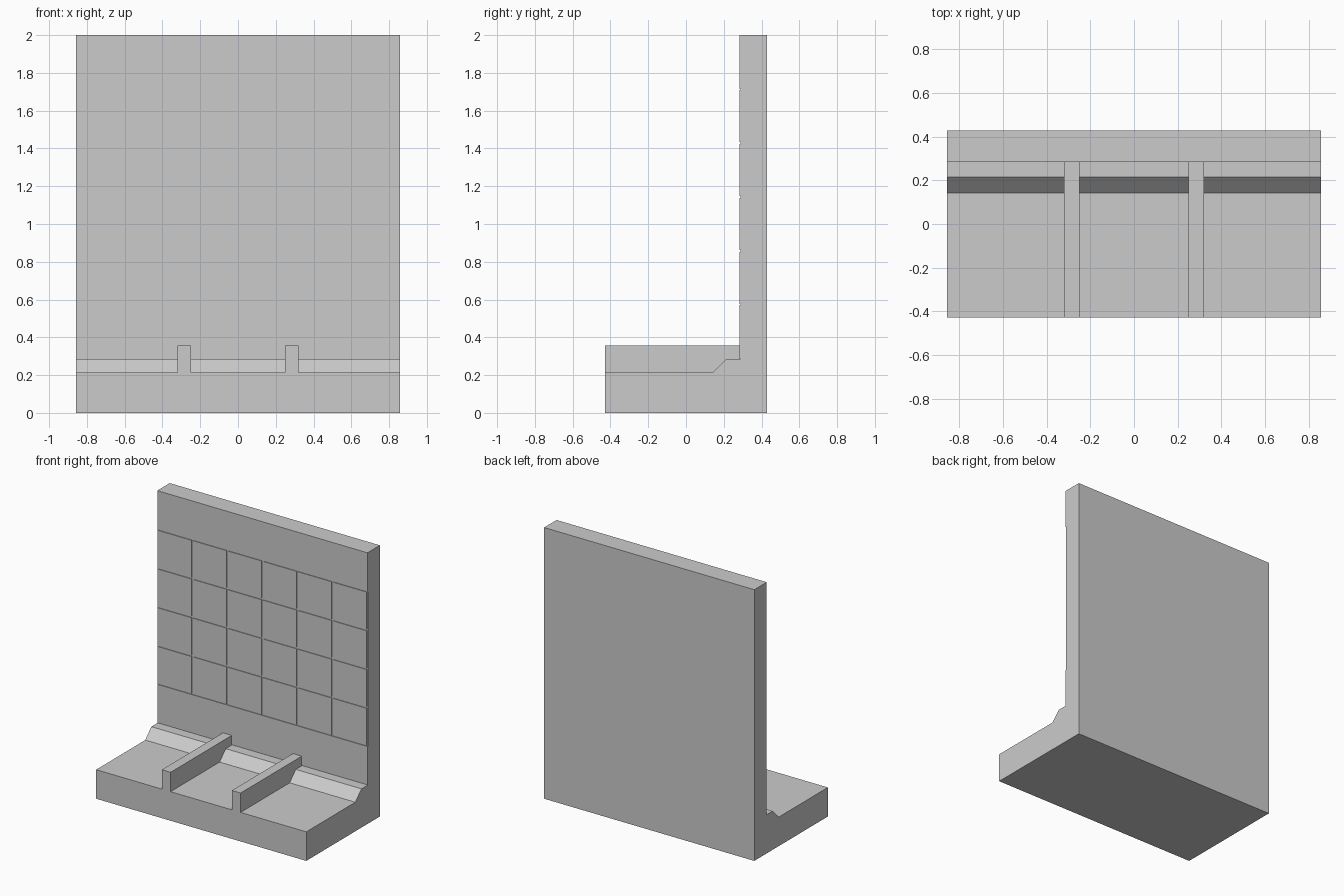
import bpy, bmesh

if "Cube" in bpy.data.objects:
    bpy.data.objects.remove(bpy.data.objects["Cube"])

U = 1 / 14            # modelling unit: 24 x 12 x 28 units overall
HX, HY = 12 * U, 6 * U
WALL_Y = 4 * U + 0.003    # bare wall plane behind the cladding
CLAD_Y = 4 * U - 0.002    # front plane of the cladding
GAP = 0.006


def finish(name, bm):
    bmesh.ops.recalc_face_normals(bm, faces=bm.faces)
    me = bpy.data.meshes.new(name)
    bm.to_mesh(me)
    bm.free()
    ob = bpy.data.objects.new(name, me)
    bpy.context.collection.objects.link(ob)
    return ob


def add_box(bm, x0, x1, y0, y1, z0, z1):
    verts = bmesh.ops.create_cube(bm, size=1)["verts"]
    for v in verts:
        v.co.x = x1 if v.co.x > 0 else x0
        v.co.y = y1 if v.co.y > 0 else y0
        v.co.z = z1 if v.co.z > 0 else z0


# Floor slab, sloped kerb and wall as one extruded side profile
profile = [(-HY, 0), (HY, 0), (HY, 2), (WALL_Y, 2), (WALL_Y, 4 * U),
           (3 * U, 4 * U), (2 * U, 3 * U), (-HY, 3 * U)]
bm = bmesh.new()
face = bm.faces.new([bm.verts.new((-HX, y, z)) for y, z in profile])
ext = bmesh.ops.extrude_face_region(bm, geom=[face])["geom"]
bmesh.ops.translate(bm, vec=(2 * HX, 0, 0),
                    verts=[g for g in ext if isinstance(g, bmesh.types.BMVert)])
finish("floor_and_wall", bm)

# Floor dividers
for name, side in (("left_divider", -1), ("right_divider", 1)):
    bm = bmesh.new()
    c = side * 4 * U
    add_box(bm, c - U / 2, c + U / 2, -HY, 4 * U, 3 * U, 5 * U)
    finish(name, bm)

# Plain bands below and above the tiles
for name, z0, z1 in (("lower_band", 4 * U + 0.003, 8 * U), ("upper_band", 24 * U, 2)):
    bm = bmesh.new()
    add_box(bm, -HX, HX, CLAD_Y, WALL_Y, z0, z1)
    finish(name, bm)

# Square wall tiles, 6 columns by 4 rows
bm = bmesh.new()
for col in range(6):
    for row in range(4):
        x, z = -HX + col * 4 * U, (8 + row * 4) * U
        add_box(bm, x + GAP, x + 4 * U - GAP, CLAD_Y, WALL_Y,
                z + GAP, z + 4 * U - GAP)
finish("wall_tiles", bm)
